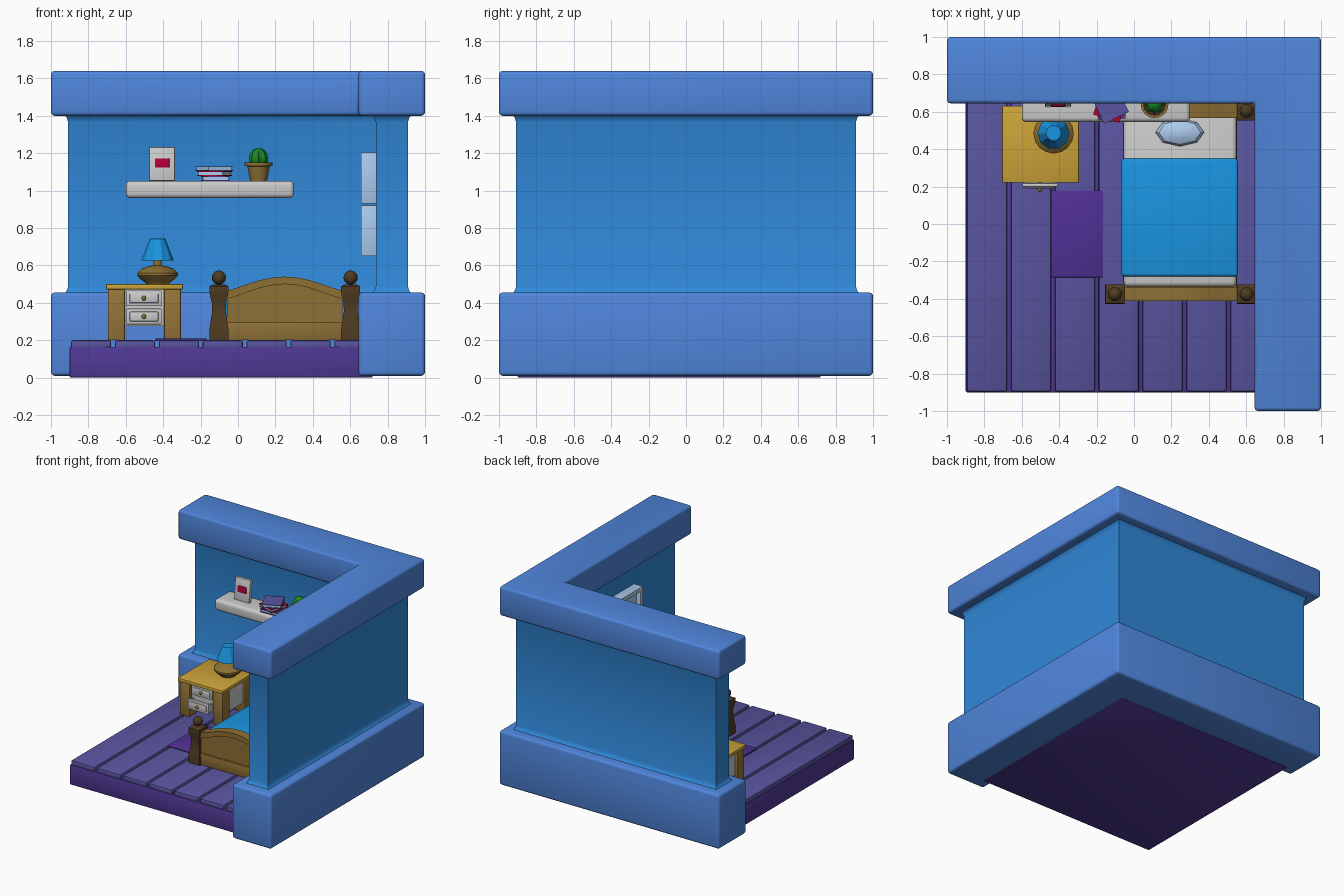
import bpy, bmesh, math
from mathutils import Matrix

if "Cube" in bpy.data.objects:
    bpy.data.objects.remove(bpy.data.objects["Cube"])

COL = dict(trim=(.08, .24, .72), wall=(.03, .25, .7), base=(.08, .04, .3), plank=(.1, .09, .35),
           wood=(.27, .16, .035), dark=(.08, .045, .015), gold=(.6, .37, .04), leg=(.3, .18, .04),
           blue=(.01, .3, .75), pale=(.42, .6, .85), green=(.01, .25, .02), red=(.45, .0, .04),
           rug=(.08, .03, .3), soil=(.05, .03, .02))
MATS = {}


def finish(name, bm, col=None, angle=35):
    bmesh.ops.recalc_face_normals(bm, faces=bm.faces)
    me = bpy.data.meshes.new(name)
    bm.to_mesh(me)
    bm.free()
    ob = bpy.data.objects.new(name, me)
    bpy.context.collection.objects.link(ob)
    if col:
        if col not in MATS:
            MATS[col] = bpy.data.materials.new(col)
            MATS[col].diffuse_color = (*COL[col], 1)
        me.materials.append(MATS[col])
    if angle:
        bpy.ops.object.select_all(action='DESELECT')
        ob.select_set(True)
        bpy.context.view_layer.objects.active = ob
        bpy.ops.object.shade_smooth_by_angle(angle=math.radians(angle))
    return ob


def round_edges(bm, width, seg):
    if width:
        bmesh.ops.recalc_face_normals(bm, faces=bm.faces)
        edges = [e for e in bm.edges if e.calc_face_angle(0) > .7]
        bmesh.ops.bevel(bm, geom=edges, offset=width, segments=seg, profile=.5, affect='EDGES')


def box(name, x, y, z, col=None, bevel=.004, seg=2, turn=0):
    """Box from (min, max) ranges, turned about its own vertical axis."""
    bm = bmesh.new()
    bmesh.ops.create_cube(bm, size=1)
    bmesh.ops.scale(bm, vec=[r[1] - r[0] for r in (x, y, z)], verts=bm.verts)
    round_edges(bm, bevel, seg)
    ob = finish(name, bm, col)
    ob.location = [(r[0] + r[1]) / 2 for r in (x, y, z)]
    ob.rotation_euler.z = turn
    return ob


def loft(name, rings, col, bevel=0, seg=3, angle=35):
    """Skin a list of equal-sized point rings and cap both ends."""
    bm = bmesh.new()
    vs = [[bm.verts.new(p) for p in r] for r in rings]
    n = len(vs[0])
    for a, b in zip(vs, vs[1:]):
        for i in range(n):
            bm.faces.new((a[i], a[(i + 1) % n], b[(i + 1) % n], b[i]))
    bm.faces.new(vs[0])
    bm.faces.new(vs[-1])
    round_edges(bm, bevel, seg)
    return finish(name, bm, col, angle)


def lathe(name, prof, loc, n, col, lobe=0, angle=35):
    rings = [[(loc[0] + r * (1 - lobe * (i % 2)) * math.cos(math.tau * i / n),
               loc[1] + r * (1 - lobe * (i % 2)) * math.sin(math.tau * i / n), z)
              for i in range(n)] for r, z in prof]
    return loft(name, rings, col, angle=angle)


def ball(name, loc, size, col, u=12, v=8, angle=60):
    bm = bmesh.new()
    bmesh.ops.create_uvsphere(bm, u_segments=u, v_segments=v, radius=1)
    bmesh.ops.transform(bm, matrix=Matrix.Translation(loc) @ Matrix.Diagonal((*size, 1)), verts=bm.verts)
    return finish(name, bm, col, angle)


# Walls: an L-shaped plan, thinned by an offset
def ell(o, z):
    a, b = .645 + o, 1 - o
    return [(x, y, z) for x, y in ((-b, b), (-b, a), (a, a), (a, -b), (b, -b), (b, b))]


loft("wall_base_trim", [ell(0, .01), ell(0, .455)], 'trim', .02)
loft("wall_top_trim", [ell(0, 1.4), ell(0, 1.64)], 'trim', .02)
loft("wall_panel", [ell(.07, .45), ell(.083, .462), ell(.092, .49), ell(.092, 1.365),
                    ell(.083, 1.393), ell(.07, 1.405)], 'wall')

# Floor
box("floor_base", (-.9, .72), (-.9, .72), (0, .165), 'base', .008)
for i in range(7):
    x = -.892 + .2345 * i
    box(f"floor_plank_{i + 1}", (x, x + .214), (-.895, .7), (.155, .2), 'plank', .01)
box("rug", (-.445, -.165), (-.285, .18), (.195, .208), 'rug')


# Bed
def arch(edge, top, n=14):
    return [(-.06 + .62 * i / n, edge + (top - edge) * math.sin(math.pi * i / n) ** 1.2) for i in range(n + 1)]


def slab(name, outline, y, half, col, bevel=0):
    return loft(name, [[(x, y + s * half, z) for x, z in outline] for s in (-1, 1)], col, bevel, 2)


for end, y in (("foot", -.375), ("head", .605)):
    slab(end + "board_panel", [(-.06, .21), (.56, .21)] + arch(.43, .505)[::-1], y, .02, 'wood')
    slab(end + "board_arch", arch(.42, .5) + arch(.465, .54)[::-1], y, .038, 'wood')
    slab(end + "board_rail", [(-.06, .2), (.56, .2), (.56, .295), (-.06, .295)], y, .034, 'wood', .005)
    for side, x in (("left", -.102), ("right", .602)):
        prof = [(.05, .2), (.052, .25), (.045, .3), (.036, .355), (.038, .4), (.048, .44), (.051, .465),
                (.051, .488), (.035, .497)]
        loft(f"{end}_post_{side}", [[(x + a * r, y + b * r, z) for a, b in
             ((-1, -1), (1, -1), (1, 1), (-1, 1))] for r, z in prof], 'dark')
        ball(f"{end}_post_knob_{side}", (x, y, .535), (.038, .038, .038), 'dark')
box("bed_frame", (-.06, .55), (-.36, .6), (.22, .31), 'wood')
box("mattress", (-.055, .548), (-.335, .585), (.3, .43), None, .025, 3)
box("blanket", (-.067, .555), (-.28, .35), (.3, .447), 'blue', .015, 3)
ball("pillow", (.245, .49, .455), (.13, .075, .042), 'pale', 8, 6, 30)

# Nightstand
box("nightstand_top", (-.705, -.295), (.222, .632), (.472, .5), 'gold', .004)
for i, x in enumerate((-.695, -.395)):
    for j, y in enumerate((.235, .53)):
        box(f"nightstand_leg_{2 * i + j + 1}", (x, x + .09), (y, y + .09), (.2, .475), 'leg')
box("nightstand_body", (-.675, -.325), (.26, .6), (.275, .475), None)
for label, z, y in (("upper", .383, .238), ("lower", .285, .19)):
    box(label + "_drawer_front", (-.597, -.408), (y + .008, y + .028), (z, z + .084), None)
    box(label + "_drawer_panel", (-.58, -.425), (y, y + .02), (z + .016, z + .068), None, .006)
    box(label + "_drawer_floor", (-.59, -.415), (y + .02, .3), (z + .008, z + .018), None, 0)
    for i, x in enumerate((-.592, -.425)):
        box(f"{label}_drawer_side_{i + 1}", (x, x + .012), (y + .02, .3), (z + .008, z + .07), None, 0)
    ball(label + "_drawer_knob", (-.503, y - .006, z + .042), (.013, .013, .013), 'leg', 10, 6)

# Lamp
lamp = (-.43, .485)
lathe("lamp_base", [(.06, .498), (.065, .508), (.09, .525), (.108, .545), (.108, .56), (.085, .582),
                    (.05, .595), (.022, .6), (.022, .64)], lamp, 16, 'wood')
lathe("lamp_shade", [(.086, .627), (.042, .742), (.036, .745)], lamp, 10, 'blue', angle=0)

# Shelf with picture, books and cactus
box("shelf", (-.6, .3), (.545, .745), (.96, 1.052), None, .025, 4)
pic = box("picture_frame", (-.475, -.338), (.635, .665), (1.052, 1.232), None)
inset = box("picture_inset", (-.445, -.367), (.628, .645), (1.122, 1.172), 'red', .002)
for ob in (pic, inset):
    ob.rotation_euler.x = math.radians(-6)
for i, (x, col, t) in enumerate(((-.122, 'base', .05), (-.125, 'red', -.3), (-.128, 'plank', .45))):
    z = 1.052 + .026 * i
    box(f"book_{i + 1}_pages", (x - .068, x + .068), (.565, .715), (z + .004, z + .022), 'pale', 0, turn=t)
    for part, dz in (("back", 0), ("cover", .021)):
        box(f"book_{i + 1}_{part}", (x - .073, x + .073), (.56, .72), (z + dz, z + dz + .005), col, 0, turn=t)
pot = (.11, .64)
lathe("plant_pot", [(.045, 1.05), (.06, 1.13), (.074, 1.132), (.074, 1.15), (.06, 1.15), (.058, 1.138)],
      pot, 16, 'wood')
lathe("pot_soil", [(.059, 1.13), (.059, 1.142)], pot, 16, 'soil')
lathe("cactus", [(.035, 1.135), (.05, 1.155), (.052, 1.175), (.045, 1.2), (.028, 1.22), (.006, 1.228)],
      pot, 16, 'green', lobe=.2)

# Window on the right wall: two sashes with recessed glass
for label, z0, z1 in (("lower", .65, .922), ("upper", .93, 1.205)):
    y0, y1, w = -.38, .22, .035
    for k, (ya, yb) in enumerate(((y0, y0 + w), (y1 - w, y1), (-.095, -.065))):
        box(f"{label}_window_stile_{k + 1}", (.657, .75), (ya, yb), (z0, z1), 'pale')
    for k, z in enumerate((z0, z1 - w)):
        box(f"{label}_window_rail_{k + 1}", (.658, .75), (y0 + .01, y1 - .01), (z, z + w), 'pale')
    box(label + "_window_glass", (.69, .75), (y0 + .02, y1 - .02), (z0 + .02, z1 - .02), 'pale', 0)

for m in bpy.data.materials:
    if m.users and not m.is_grease_pencil:
        m.use_nodes = True
        m.node_tree.nodes["Principled BSDF"].inputs["Base Color"].default_value = m.diffuse_color
